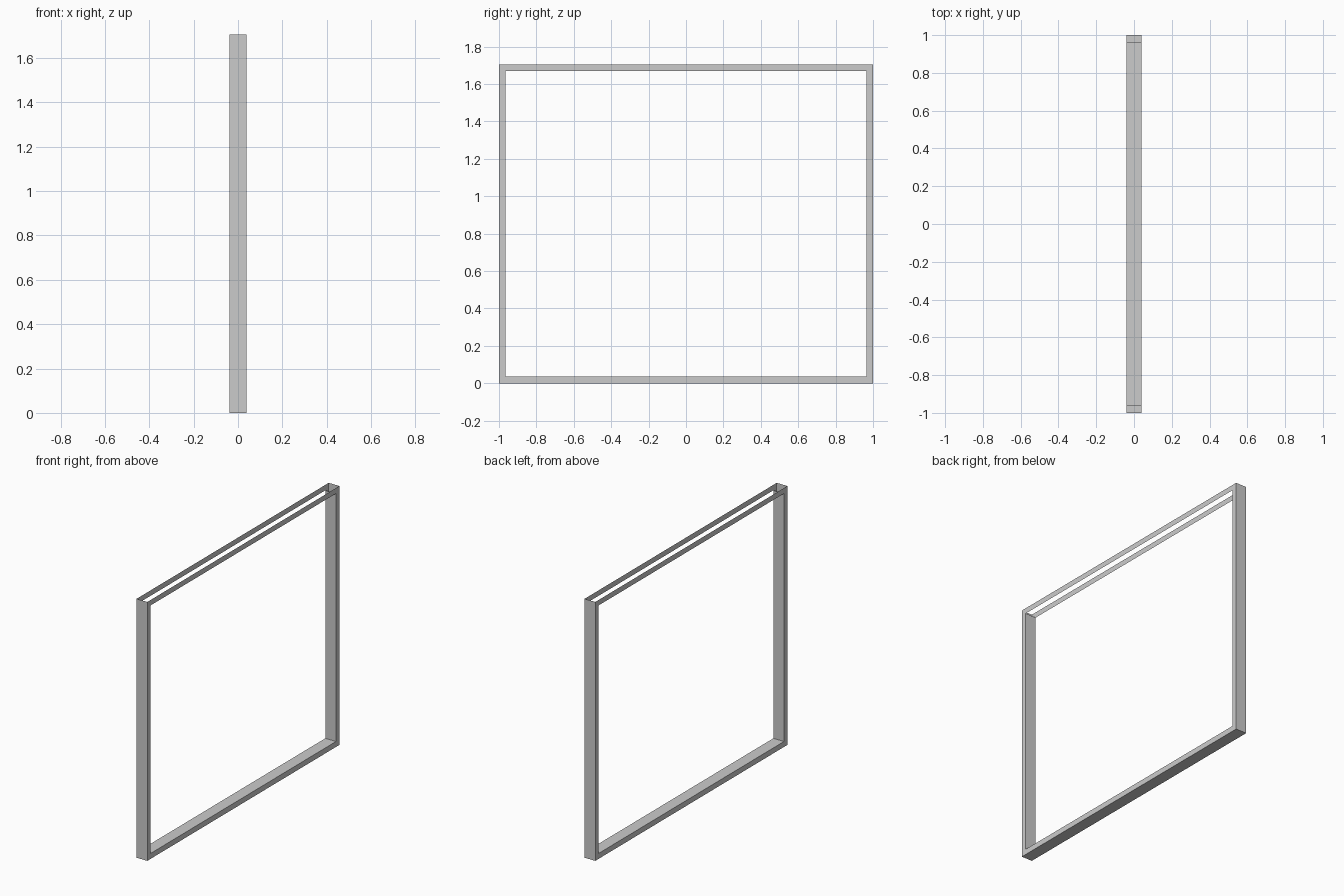
import bpy, bmesh

if "Cube" in bpy.data.objects:
    bpy.data.objects.remove(bpy.data.objects["Cube"])

HALF_W, HEIGHT, HALF_D, T = 1.0, 1.705, 0.039, 0.036


def ring(bm, x, inset):
    # Rectangular loop in the YZ plane, starting at the lower left corner
    w, lo, hi = HALF_W - inset, inset, HEIGHT - inset
    return [bm.verts.new((x, y, z)) for y, z in ((-w, lo), (w, lo), (w, hi), (-w, hi))]


bm = bmesh.new()
# Cross-section loops: outer front, outer back, inner back, inner front
loops = [ring(bm, x, i) for x, i in ((HALF_D, 0), (-HALF_D, 0), (-HALF_D, T), (HALF_D, T))]

# Sides in order: bottom rail, right post, top rail, left post
for side in range(4):
    nxt = (side + 1) % 4
    for k in range(4):
        # The top rail is an open channel: no upper or lower face
        if side == 2 and k in (0, 2):
            continue
        a, b = loops[k], loops[(k + 1) % 4]
        bm.faces.new((a[side], b[side], b[nxt], a[nxt]))

bmesh.ops.recalc_face_normals(bm, faces=bm.faces)
mesh = bpy.data.meshes.new("door_frame")
bm.to_mesh(mesh)
bm.free()
bpy.context.collection.objects.link(bpy.data.objects.new("door_frame", mesh))
